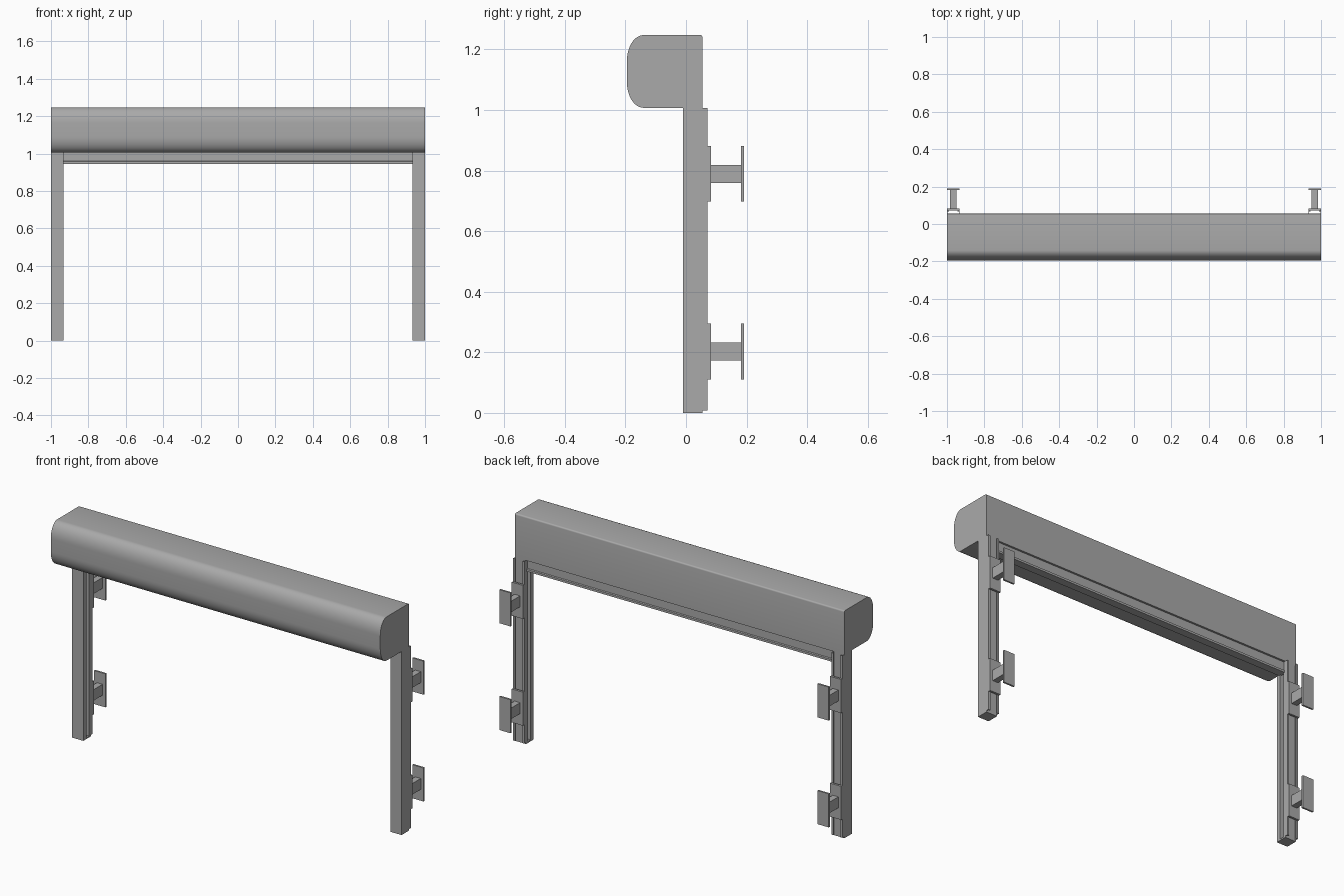
import bpy, bmesh, math

if "Cube" in bpy.data.objects:
    bpy.data.objects.remove(bpy.data.objects["Cube"], do_unlink=True)

grey = bpy.data.materials.new("mid_grey")
grey.use_nodes = True
COLOUR = (0.4, 0.4, 0.4, 1)
grey.diffuse_color = COLOUR
grey.node_tree.nodes["Principled BSDF"].inputs["Base Color"].default_value = COLOUR


def extrude(name, outline, start, end, axis):
    """Prism from a closed outline: (y, z) pairs along X or (x, y) pairs along Z."""
    bm = bmesh.new()
    place = (lambda p: (start, *p)) if axis == "X" else (lambda p: (*p, start))
    face = bm.faces.new([bm.verts.new(place(p)) for p in outline])
    moved = bmesh.ops.extrude_face_region(bm, geom=[face])["geom"]
    shift = (end - start, 0, 0) if axis == "X" else (0, 0, end - start)
    bmesh.ops.translate(bm, verts=[v for v in moved if isinstance(v, bmesh.types.BMVert)], vec=shift)
    bmesh.ops.recalc_face_normals(bm, faces=bm.faces)
    mesh = bpy.data.meshes.new(name)
    bm.to_mesh(mesh)
    bm.free()
    obj = bpy.data.objects.new(name, mesh)
    bpy.context.collection.objects.link(obj)
    mesh.materials.append(grey)
    return obj


def box(name, x, y, z):
    return extrude(name, [(x[0], y[0]), (x[1], y[0]), (x[1], y[1]), (x[0], y[1])], z[0], z[1], "Z")


def arc(cy, cz, ry, rz, a, b, n):
    return [(cy + ry * math.cos(math.radians(a + (b - a) * i / n)),
             cz + rz * math.sin(math.radians(a + (b - a) * i / n))) for i in range(n + 1)]


# Roller cassette: bulging front, flat back, small rounding on the top rear edge
BOTTOM, TOP, BACK = 1.007, 1.247, 0.055
profile = (arc(BACK - 0.008, TOP - 0.008, 0.008, 0.008, 0, 90, 4)
           + arc(-0.14, TOP - 0.085, 0.055, 0.085, 90, 180, 12)
           + arc(-0.14, BOTTOM + 0.085, 0.055, 0.085, 180, 270, 12)
           + [(BACK, BOTTOM)])
cassette = extrude("cassette", profile, -0.994, 0.994, "X")
bpy.ops.object.select_all(action="DESELECT")
cassette.select_set(True)
bpy.context.view_layer.objects.active = cassette
bpy.ops.object.shade_smooth_by_angle(angle=math.radians(30))

# Bottom bar hanging between the rails, with a lip along its lower edge
bar = [(0.012, BOTTOM), (0.012, 0.96), (0.006, 0.957), (0.006, 0.945),
       (0.05, 0.945), (0.05, 0.957), (0.044, 0.96), (0.044, BOTTOM)]
extrude("bottom_bar", bar, -0.94, 0.94, "X")

# Guide rail section for the left side: inner slot and open rear channel with lips
IN, OUT = 0.932, 1.0
rail = [(OUT, -0.01), (OUT, 0.071), (OUT - 0.012, 0.071), (OUT - 0.012, 0.067),
        (OUT - 0.004, 0.067), (OUT - 0.004, BACK), (IN + 0.004, BACK), (IN + 0.004, 0.067),
        (IN + 0.012, 0.067), (IN + 0.012, 0.071), (IN, 0.071), (IN, 0.04),
        (IN + 0.03, 0.04), (IN + 0.03, 0.016), (IN, 0.016), (IN, -0.01)]

for side, s in (("left", 1), ("right", -1)):
    extrude(side + "_guide_rail", [(s * x, y) for x, y in rail], 0.008, BOTTOM, "Z")
    box(side + "_rail_foot", (s * IN, s * OUT), (-0.01, BACK), (0, 0.008))
    box(side + "_cassette_end", (s * 0.994, s * 0.995), (-0.14, BACK - 0.008), (BOTTOM, TOP))
    extrude(side + "_end_plate", profile, s * 0.994, s * OUT, "X")
    # Wall brackets: rail plate, stem and wall plate
    for level, z in (("lower", 0.203), ("upper", 0.789)):
        name = side + "_" + level + "_bracket_"
        box(name + "rail_plate", (s * IN, s * OUT), (0.071, 0.083), (z - 0.092, z + 0.092))
        box(name + "stem", (s * 0.949, s * 0.983), (0.083, 0.181), (z - 0.03, z + 0.03))
        box(name + "wall_plate", (s * IN, s * OUT), (0.181, 0.191), (z - 0.092, z + 0.092))
